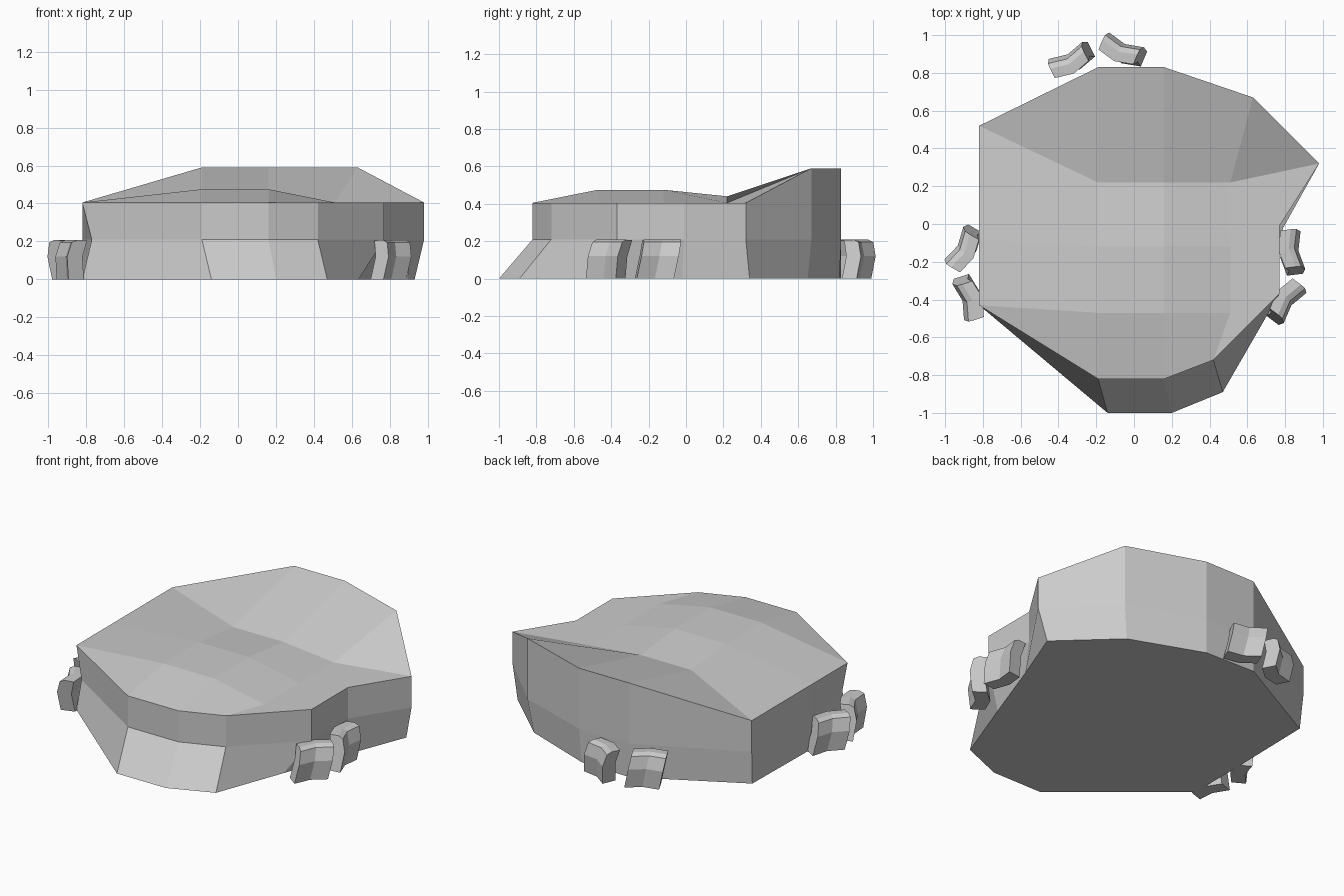
import bpy, bmesh
from math import radians, sin, cos

if "Cube" in bpy.data.objects:
    bpy.data.objects.remove(bpy.data.objects["Cube"])


def finish(name, bm):
    bmesh.ops.recalc_face_normals(bm, faces=bm.faces)
    mesh = bpy.data.meshes.new(name)
    bm.to_mesh(mesh)
    bm.free()
    obj = bpy.data.objects.new(name, mesh)
    bpy.context.collection.objects.link(obj)
    return obj


def add_face(bm, verts):
    verts = list(dict.fromkeys(verts))
    if len(verts) > 2:
        bm.faces.new(verts)


# Main slab: three outlines stacked, same corner count
rim = [(-.19, -.82), (.16, -.82), (.42, -.72), (.77, -.37), (.77, -.01), (.98, .32),
       (.63, .67), (.16, .83), (-.19, .83), (-.82, .52), (-.82, -.08), (-.82, -.43)]
foot = [(-.14, -1), (.20, -1), (.47, -.89), (.634, -.45), (.79, -.02), (.93, .34),
        (.60, .65), (.15, .82), (-.19, .83), (-.81, .50), (-.82, -.08), (-.82, -.43)]
n = len(rim)
waist = rim[:-1] + [(-.77, -.45)]
raised = {6, 7, 8}                      # high back edge

bm = bmesh.new()
low = [bm.verts.new((x, y, 0)) for x, y in foot]
mid = [bm.verts.new((x, y, .21)) for x, y in waist]
top = [bm.verts.new((x, y, .59 if i in raised else .405)) for i, (x, y) in enumerate(rim)]
bm.faces.new(low[::-1])
for a, b in ((low, mid), (mid, top)):
    for i in range(n):
        j = (i + 1) % n
        add_face(bm, [a[i], a[j], b[j], b[i]])

# Slab top: 3 x 3 grid of points, joined to the rim
heights = [(.475, .475, .405), (.475, .475, .405), (.44, .44, .405)]
g = [[bm.verts.new((x, y, z)) for x, z in zip((-.19, .16, .51), row)]
     for y, row in zip((-.47, -.12, .22), heights)]
for r in range(2):
    for c in range(2):
        add_face(bm, [g[r][c], g[r][c + 1], g[r + 1][c + 1], g[r + 1][c]])
inner = [g[0][0], g[0][1], g[0][2], g[0][2], g[1][2], g[2][2],
         g[2][2], g[2][1], g[2][0], g[2][0], g[1][0], g[0][0]]
for i in range(n):
    j = (i + 1) % n
    add_face(bm, [top[i], top[j], inner[j], inner[i]])
finish("rock_slab", bm)


# Small bent stones: a bulging profile swept along a slightly dished line
def stone(name, cx, cy, angle, length=.2):
    a = radians(angle)
    profile = [(.04, 0), (.055, .12), (.035, .195), (.005, .208), (-.05, .205), (-.03, .12), (-.045, 0)]
    bm = bmesh.new()
    rings = []
    for s, dish in ((-.5, .008), (0, -.016), (.5, .008)):
        ring = []
        for u, z in profile:
            t = s * length + .02 - .2 * z      # top leans back along the line
            o = u + dish
            ring.append(bm.verts.new((cx + t * cos(a) - o * sin(a),
                                      cy + t * sin(a) + o * cos(a), z)))
        rings.append(ring)
    m = len(profile)
    for p, q in zip(rings, rings[1:]):
        for i in range(m):
            j = (i + 1) % m
            bm.faces.new([p[i], p[j], q[j], q[i]])
    bm.faces.new(rings[0][::-1])
    bm.faces.new(rings[-1])
    finish(name, bm)


stone("back_stone_left", -.33, .865, 27)
stone("back_stone_right", -.06, .915, -23)
stone("left_stone_back", -.897, -.13, 60)
stone("left_stone_front", -.872, -.39, 108)
stone("right_stone_back", .832, -.15, -83)
stone("right_stone_front", .80, -.41, -127)
